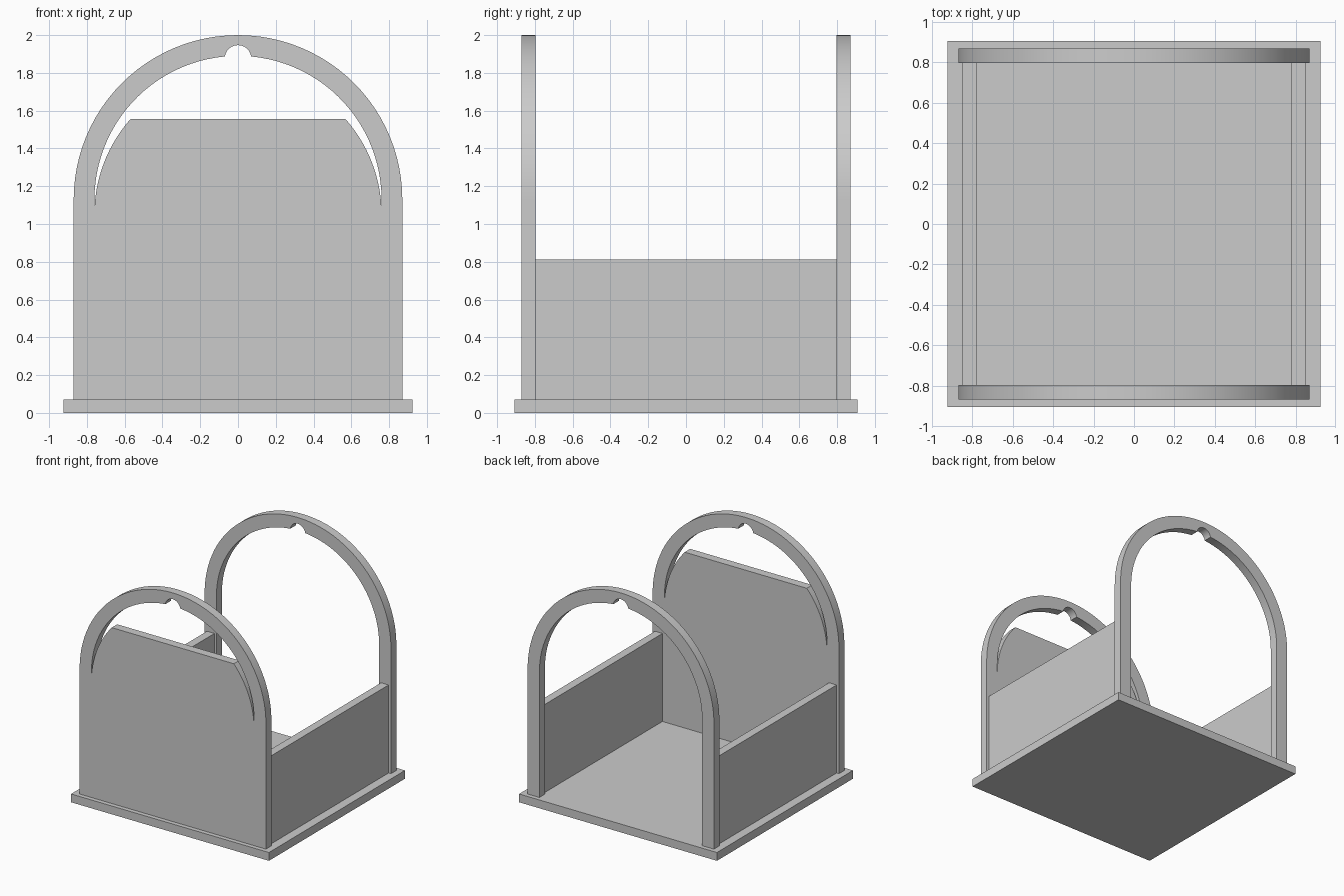
import bpy, bmesh
from math import radians, cos, sin

cube = bpy.data.objects.get("Cube")
if cube:
    bpy.data.objects.remove(cube)

grey = bpy.data.materials.new("plain_grey")
grey.use_nodes = True
colour = (0.6, 0.6, 0.6, 1)
grey.diffuse_color = colour
grey.node_tree.nodes["Principled BSDF"].inputs["Base Color"].default_value = colour

BASE_TOP = 0.07
SPRING = 1.13          # height where the arches start to curve
OUTER, INNER = 0.87, 0.76
FACE, BACK = 0.87, 0.797   # y range of each end frame


def finish(bm, name):
    bmesh.ops.recalc_face_normals(bm, faces=bm.faces)
    mesh = bpy.data.meshes.new(name)
    bm.to_mesh(mesh)
    bm.free()
    mesh.materials.append(grey)
    obj = bpy.data.objects.new(name, mesh)
    bpy.context.collection.objects.link(obj)
    return obj


def box(name, x0, x1, y0, y1, z0, z1):
    bm = bmesh.new()
    bmesh.ops.create_cube(bm, size=1)
    for v in bm.verts:
        v.co.x = x1 if v.co.x > 0 else x0
        v.co.y = y1 if v.co.y > 0 else y0
        v.co.z = z1 if v.co.z > 0 else z0
    return finish(bm, name)


def arc(z, r, start, end, steps):
    angles = [radians(start + (end - start) * i / steps) for i in range(steps + 1)]
    return [(r * cos(a), z + r * sin(a)) for a in angles]


def slab(name, loops, y0, y1):
    """Fill outline loops in the xz plane (holes allowed) and extrude along y."""
    bm = bmesh.new()
    for loop in loops:
        verts = [bm.verts.new((x, y0, z)) for x, z in loop]
        for a, b in zip(verts, verts[1:] + verts[:1]):
            bm.edges.new((a, b))
    bmesh.ops.triangle_fill(bm, edges=bm.edges[:], use_beauty=True, normal=(0, -1, 0))
    result = bmesh.ops.extrude_face_region(bm, geom=bm.faces[:], use_keep_orig=True)
    for item in result["geom"]:
        if isinstance(item, bmesh.types.BMVert):
            item.co.y = y1
    obj = finish(bm, name)
    bpy.ops.object.select_all(action="DESELECT")
    obj.select_set(True)
    bpy.context.view_layer.objects.active = obj
    bpy.ops.object.shade_smooth_by_angle(angle=radians(30))
    return obj


# Floor plate and the two low side walls
box("base_plate", -0.924, 0.924, -0.907, 0.907, 0, BASE_TOP)
for side, name in ((1, "left_wall"), (-1, "right_wall")):
    x0, x1 = sorted((side * 0.778, side * 0.848))
    box(name, x0, x1, -BACK, BACK, BASE_TOP, 0.813)

# Shared arch outlines: outer rim, and inner rim with a notch at the crown
outer = [(OUTER, BASE_TOP)] + arc(SPRING, OUTER, 0, 180, 48) + [(-OUTER, BASE_TOP)]
inner = (arc(SPRING, INNER, 0, 84.7, 24)
         + arc(1.877, 0.07, 8, 172, 12)
         + arc(SPRING, INNER, 95.3, 180, 24))

# Open rear arch
slab("rear_arch",
     [outer + [(-INNER, BASE_TOP)] + inner[::-1] + [(INNER, BASE_TOP)]],
     BACK, FACE)

# Front arch with a solid panel, parted by a tapering slot under the rim
panel_z = 1.052
panel_edge = (arc(panel_z, INNER, 178.6, 138.6, 16)
              + arc(panel_z, INNER, 41.4, 1.4, 16))
slab("front_arch_panel", [outer, inner + panel_edge], -FACE, -BACK)
